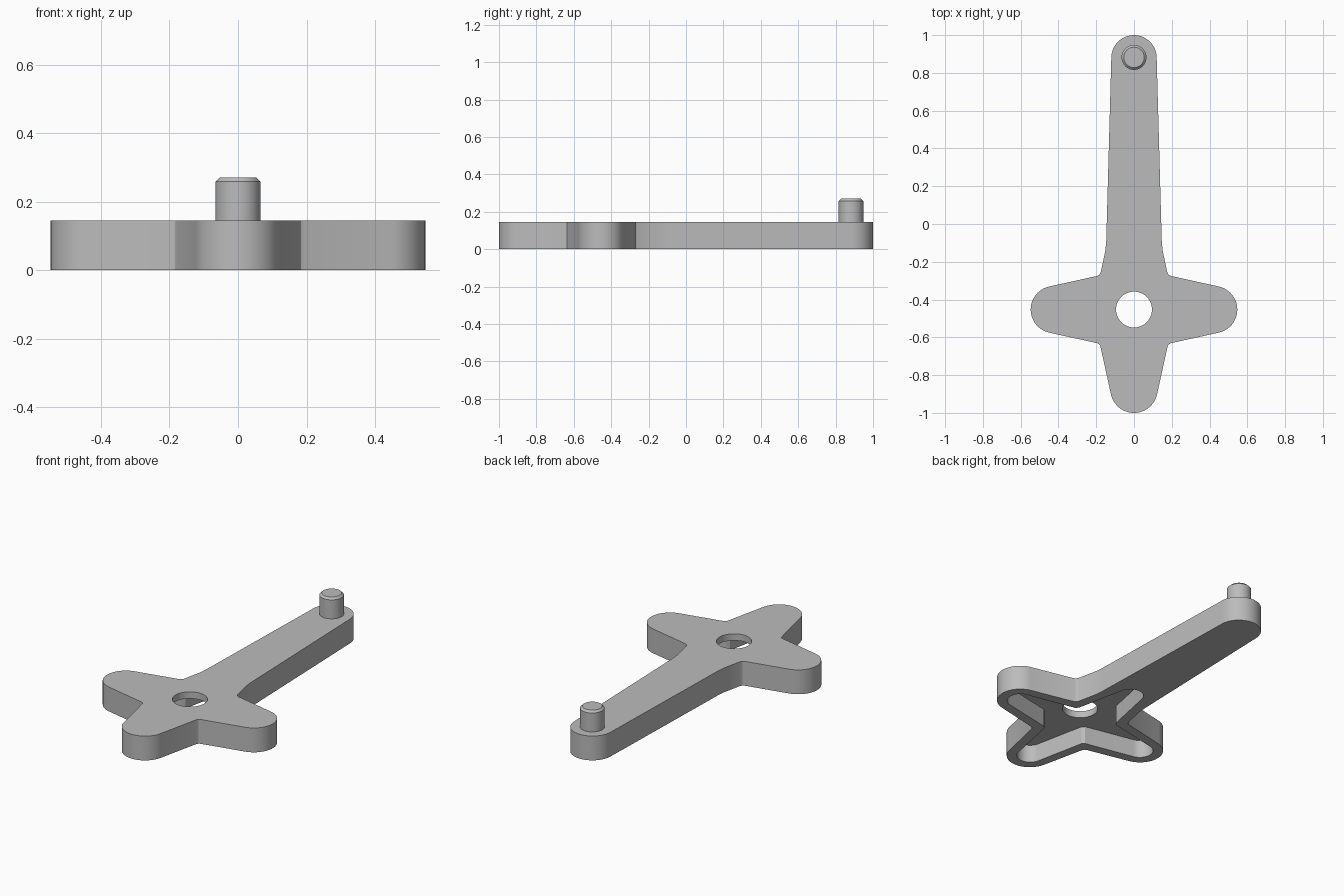
import bpy
import bmesh
from math import sin, cos, pi, radians
from mathutils import Matrix, Vector

cube = bpy.data.objects.get("Cube")
if cube:
    bpy.data.objects.remove(cube, do_unlink=True)

HUB_Y = -0.453
PLATE_H = 0.145
RECESS_H = 0.105

grey = bpy.data.materials.new("mid grey")
grey.use_nodes = True
grey.diffuse_color = (0.5, 0.5, 0.5, 1)
grey.node_tree.nodes["Principled BSDF"].inputs["Base Color"].default_value = (0.5, 0.5, 0.5, 1)


def arm(side, reach, radius, tilt, turn, steps=24):
    """Outline of one arm along +x, from its right root round the tip, then turned."""
    c = reach - radius
    a = pi / 2 - radians(tilt)
    arc = [(c + radius * cos(-a + 2 * a * i / steps),
            radius * sin(-a + 2 * a * i / steps)) for i in range(steps + 1)]
    pts = [(x, -y) for x, y in side] + arc + side[::-1]
    rot = Matrix.Rotation(turn * pi / 2, 2)
    return [rot @ Vector(p) for p in pts]


def prism(name, outline, z0, z1):
    bm = bmesh.new()
    face = bm.faces.new([bm.verts.new((p[0], p[1] + HUB_Y, z0)) for p in outline])
    new = bmesh.ops.extrude_face_region(bm, geom=[face])["geom"]
    bmesh.ops.translate(bm, vec=(0, 0, z1 - z0),
                        verts=[v for v in new if isinstance(v, bmesh.types.BMVert)])
    bmesh.ops.recalc_face_normals(bm, faces=bm.faces)
    mesh = bpy.data.meshes.new(name)
    bm.to_mesh(mesh)
    bm.free()
    mesh.materials.append(grey)
    obj = bpy.data.objects.new(name, mesh)
    bpy.context.collection.objects.link(obj)
    return obj


def activate(obj):
    bpy.ops.object.select_all(action="DESELECT")
    obj.select_set(True)
    bpy.context.view_layer.objects.active = obj


def cut(obj, cutter):
    activate(obj)
    mod = obj.modifiers.new("cut", "BOOLEAN")
    mod.operation = "DIFFERENCE"
    mod.solver = "EXACT"
    mod.object = cutter
    bpy.ops.object.modifier_apply(modifier=mod.name)
    bpy.data.objects.remove(cutter, do_unlink=True)


# Lever plate: three short arms and one long arm
root = [(0.184, 0.184), (0.195, 0.178)]
long_side = [(0.184, 0.184), (0.198, 0.176), (0.31, 0.152), (0.36, 0.147)]
outline = []
for turn in range(4):
    if turn == 1:
        outline += arm(long_side, 1 - HUB_Y, 0.12, 1.2, turn)
    else:
        outline += arm(root, 0.547, 0.125, 12.5, turn)[:-1]
# The long arm shares its last corner with the next arm
unique = []
for p in outline:
    if all((p - q).length > 0.001 for q in unique):
        unique.append(p)
lever = prism("lever_plate", unique, 0, PLATE_H)

# Star-shaped recess underneath
star = []
for turn in range(4):
    star += arm([(0.145, 0.13)], 0.492, 0.072, 12, turn)
cut(lever, prism("recess_cutter", star, -0.1, RECESS_H))

# Round hub hole
circle = [(0.095 * cos(i * pi / 24), 0.095 * sin(i * pi / 24)) for i in range(48)]
cut(lever, prism("hole_cutter", circle, -0.1, 0.3))

# Pin with a chamfered top, spun from a profile
bm = bmesh.new()
profile = [(0, 0.14), (0.066, 0.14), (0.066, 0.258), (0.054, 0.27), (0, 0.27)]
verts = [bm.verts.new((r, 0, z)) for r, z in profile]
edges = [bm.edges.new(pair) for pair in zip(verts, verts[1:])]
bmesh.ops.spin(bm, geom=verts + edges, cent=(0, 0, 0), axis=(0, 0, 1),
               angle=2 * pi, steps=40)
bmesh.ops.remove_doubles(bm, verts=bm.verts, dist=0.0005)
bmesh.ops.recalc_face_normals(bm, faces=bm.faces)
mesh = bpy.data.meshes.new("pin")
bm.to_mesh(mesh)
bm.free()
mesh.materials.append(grey)
pin = bpy.data.objects.new("pin", mesh)
pin.location.y = 0.882
bpy.context.collection.objects.link(pin)

for obj in (lever, pin):
    activate(obj)
    bpy.ops.object.shade_smooth_by_angle(angle=radians(25))
